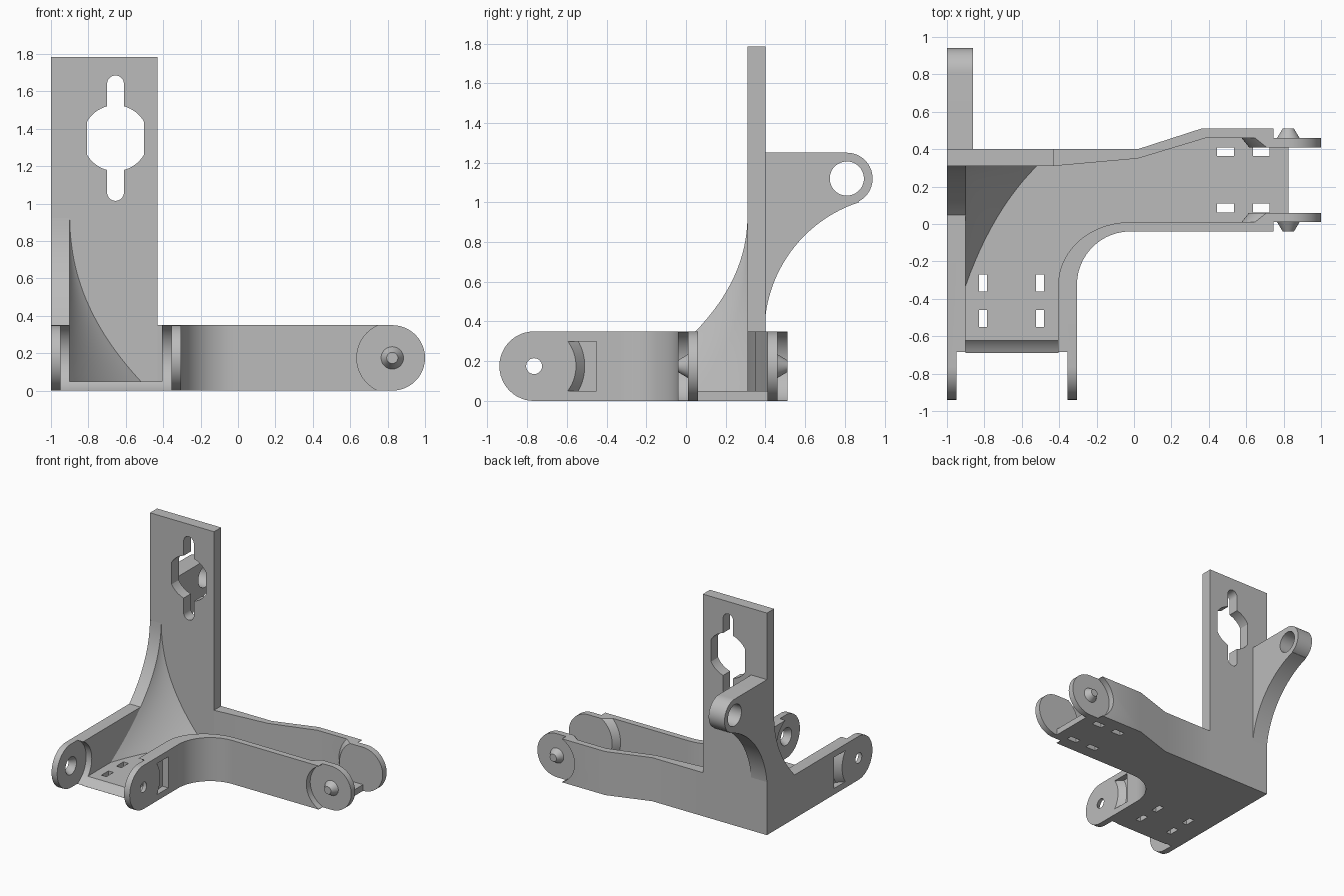
import bpy, bmesh
from math import sin, cos, asin, degrees, radians

cube = bpy.data.objects.get("Cube")
if cube:
    bpy.data.objects.remove(cube, do_unlink=True)

grey = bpy.data.materials.new("plain_grey")
grey.use_nodes = True
grey.diffuse_color = (0.5, 0.5, 0.5, 1)
grey.node_tree.nodes["Principled BSDF"].inputs["Base Color"].default_value = (0.5, 0.5, 0.5, 1)

PLACE = {"x": lambda u, v, w: (w, u, v),
         "y": lambda u, v, w: (u, w, v),
         "z": lambda u, v, w: (u, v, w)}
H = 0.35          # wall height
MID = H / 2       # height of the hinge axis
FRONT_HINGE = -0.765
SIDE_HINGE = 0.825


def arc(cu, cv, ru, rv, a0, a1, n=24):
    steps = [radians(a0 + (a1 - a0) * i / n) for i in range(n + 1)]
    return [(cu + ru * cos(a), cv + rv * sin(a)) for a in steps]


def circle(cu, cv, r):
    return arc(cu, cv, r, r, 0, 360, 48)[:-1]


def loft(name, axis, *rings):
    """Solid through (outline, position) sections along an axis."""
    bm = bmesh.new()
    rows = [[bm.verts.new(PLACE[axis](u, v, w)) for u, v in pts] for pts, w in rings]
    n = len(rows[0])
    for a, b in zip(rows, rows[1:]):
        for i in range(n):
            j = (i + 1) % n
            bm.faces.new((a[i], a[j], b[j], b[i]))
    bm.faces.new(rows[0][::-1])
    bm.faces.new(rows[-1])
    bmesh.ops.recalc_face_normals(bm, faces=bm.faces)
    mesh = bpy.data.meshes.new(name)
    bm.to_mesh(mesh)
    bm.free()
    mesh.materials.append(grey)
    ob = bpy.data.objects.new(name, mesh)
    bpy.context.collection.objects.link(ob)
    return ob


def prism(name, axis, pts, a, b):
    return loft(name, axis, (pts, a), (pts, b))


def rect(u0, u1, v0, v1):
    return [(u0, v0), (u1, v0), (u1, v1), (u0, v1)]


def activate(ob):
    bpy.ops.object.select_all(action="DESELECT")
    ob.select_set(True)
    bpy.context.view_layer.objects.active = ob


def cut(ob, *cutters):
    activate(ob)
    for c in cutters:
        c.hide_render = True
        mod = ob.modifiers.new("cut", "BOOLEAN")
        mod.operation, mod.solver, mod.object = "DIFFERENCE", "EXACT", c
        bpy.ops.object.modifier_apply(modifier=mod.name)
        bpy.data.objects.remove(c, do_unlink=True)
    return ob


parts = []

# Floor of the L, with tie slots and a rounded-out front edge
inner_bend = arc(-0.02, -0.325, 0.385, 0.335, 180, 90)
floor = prism("floor_plate", "z",
              [(-0.9, -0.69), (-0.405, -0.69)] + inner_bend +
              [(0.745, 0.01), (0.745, 0.06), (SIDE_HINGE, 0.06), (SIDE_HINGE, 0.41),
               (0.745, 0.41), (0.745, 0.46), (0.385, 0.46), (0.02, 0.35),
               (-0.43, 0.31), (-0.9, 0.31)], 0, 0.05)
slots = [rect(x, x + 0.045, y, y + 0.09) for x in (-0.83, -0.525) for y in (-0.55, -0.36)]
slots += [rect(x, x + 0.09, y, y + 0.047) for x in (0.445, 0.635) for y in (0.062, 0.363)]
cut(floor, prism("edge_cutter", "x", circle(FRONT_HINGE, MID, 0.19), -1.1, -0.2),
    *[prism("slot_cutter", "z", s, -0.1, 0.1) for s in slots])
parts.append(floor)


# Front arm walls: rounded ear, inner socket, tapered hole, outer pocket
def pocket(r):
    a = degrees(asin(0.125 / r))
    return arc(FRONT_HINGE, MID, r, r, -a, a) + [(-0.45, 0.3), (-0.45, 0.05)]


def front_arm(name, outer, s, back):
    profile = arc(FRONT_HINGE, MID, MID, MID, 90, 270) + [(back, 0), (back, H)]
    wall = prism(name, "x", profile, outer, outer + s * 0.1)
    cut(wall,
        prism("socket_cutter", "x", circle(FRONT_HINGE, MID, 0.193),
              outer + s * 0.05, outer + s * 0.2),
        loft("hole_cutter", "x", (circle(FRONT_HINGE, MID, 0.034), outer - s * 0.01),
             (circle(FRONT_HINGE, MID, 0.076), outer + s * 0.06)),
        loft("pocket_cutter", "x", (pocket(0.202), outer - s * 0.01),
             (pocket(0.255), outer + s * 0.05)))
    parts.append(wall)


front_arm("front_arm_outer_wall", -1, 1, 0.31)
front_arm("front_arm_inner_wall", -0.305, -1, -0.325)

# Side arm walls: curved bend in front, cranked wall behind
bend = prism("side_arm_front_wall", "z",
             inner_bend + [(0.745, 0.01), (0.745, -0.04)] +
             arc(-0.02, -0.325, 0.285, 0.285, 90, 180), 0, H)
crank = prism("side_arm_back_wall", "z",
              [(-0.43, 0.4), (0.02, 0.4), (0.36, 0.51), (0.745, 0.51), (0.745, 0.46),
               (0.385, 0.46), (0.02, 0.35), (-0.43, 0.31)], 0, H)


# Side arm ears: disc with a conical shoulder, and a tapered pin outside
def ear(r):
    a = degrees(asin(MID / r))
    return (arc(SIDE_HINGE, MID, MID, MID, -90, 90) +
            arc(SIDE_HINGE, MID, r, r, 180 - a, 180 + a))


for side, wall, outer, s in (("front", bend, -0.04, 1), ("back", crank, 0.51, -1)):
    cut(wall, prism("end_cutter", "y", circle(SIDE_HINGE, MID, 0.19),
                    outer - s * 0.05, outer + s * 0.0502))
    parts.append(wall)
    parts.append(loft(side + "_ear", "y", (ear(0.25), outer + s * 0.05),
                      (ear(0.21), outer + s * 0.1)))
    parts.append(loft(side + "_pin", "y", (circle(SIDE_HINGE, MID, 0.06), outer + s * 0.05),
                      (circle(SIDE_HINGE, MID, 0.03), outer)))

# Upright plate with a round opening that has a slot above and below
cx, cz = -0.655, 1.35


def clipped(a0, a1):
    return [(max(cx - 0.152, min(cx + 0.152, u)), v)
            for u, v in arc(cx, cz, 0.176, 0.176, a0, a1, 40)]


opening = (arc(cx, 1.64, 0.045, 0.045, 0, 180) + clipped(104.8, 255.2) +
           arc(cx, 1.06, 0.045, 0.045, 180, 360) + clipped(-75.2, 75.2))
plate = prism("upright_plate", "y", rect(-1, -0.43, 0, 1.785), 0.31, 0.4)
parts.append(cut(plate, prism("opening_cutter", "y", opening, 0.2, 0.5)))


# Flared gusset in the corner, running up the upright
def gusset_ring(t):
    f = (1 - t) ** 2.2
    y, x = 0.31 - 0.64 * f, -0.9 + 0.38 * f
    mx, my = (x - 0.9) / 2 - 0.05 * f, (y + 0.31) / 2 + 0.08 * f
    curve = []
    for i in range(13):
        k = i / 12
        a, b, c = (1 - k) ** 2, 2 * k * (1 - k), k * k
        curve.append((-0.9 * a + mx * b + x * c, y * a + my * b + 0.31 * c))
    return [(-1, 0.31), (-1, y)] + curve, 0.05 + 0.9 * t


parts.append(loft("corner_gusset", "z", *[gusset_ring(0.97 * i / 24) for i in range(25)]))

# Rear fin with an eye
fin = prism("rear_fin", "x",
            arc(1.084, 0.345, 0.689, 0.689, 180, 108) +
            arc(0.81, 1.12, 0.13, 0.13, -63, 90) + [(0.395, 1.25)], -1, -0.86)
parts.append(cut(fin, prism("eye_cutter", "x", circle(0.81, 1.12, 0.086), -1.1, -0.7)))

for part in parts:
    activate(part)
    bpy.ops.object.shade_smooth_by_angle(angle=radians(25))
